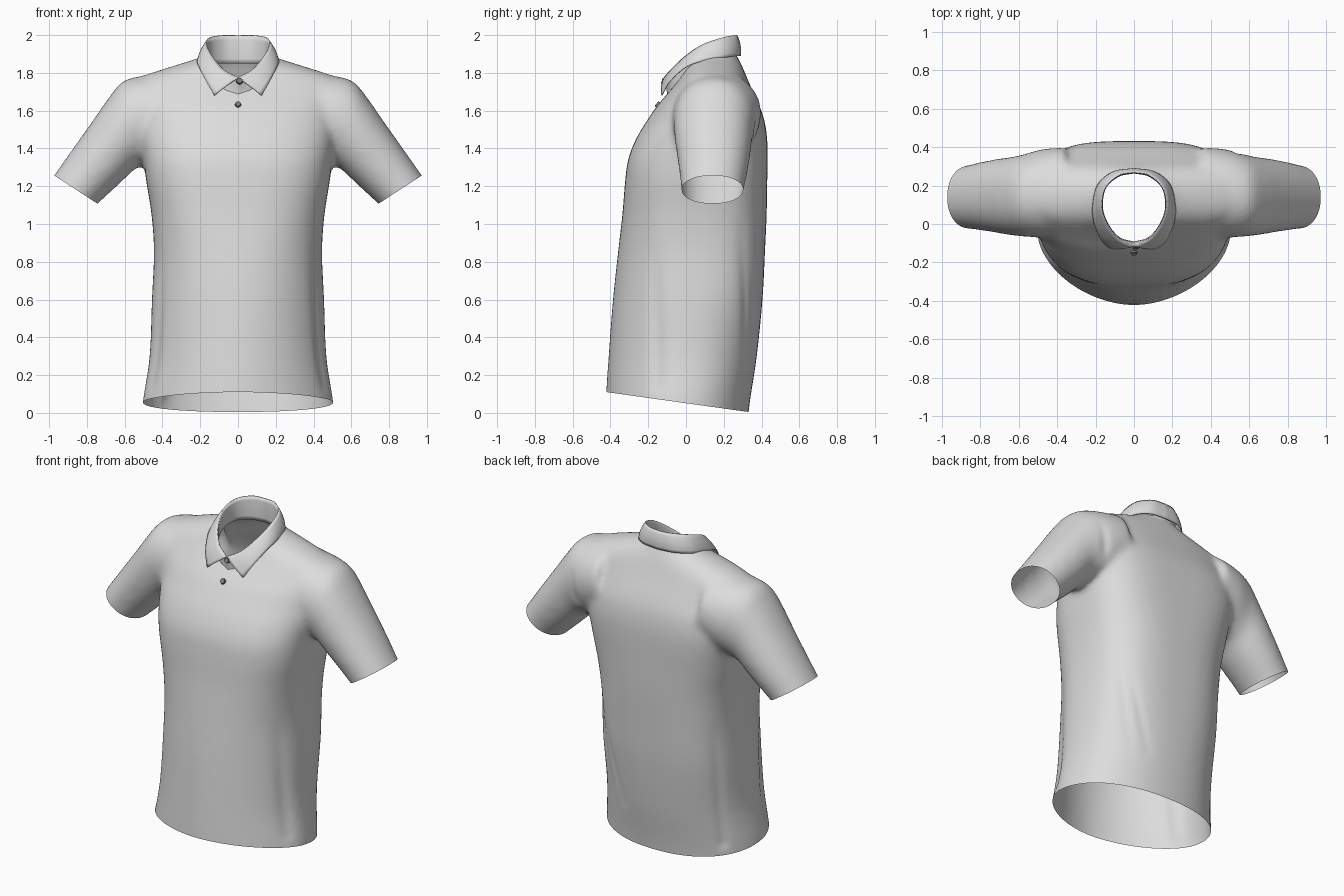
import bpy, bmesh, math
from mathutils import Vector, Matrix

old = bpy.data.objects.get("Cube")
if old:
    bpy.data.objects.remove(old, do_unlink=True)


def material(name, value):
    m = bpy.data.materials.new(name)
    m.use_nodes = True
    colour = (value, value, value, 1)
    m.diffuse_color = colour
    m.node_tree.nodes["Principled BSDF"].inputs["Base Color"].default_value = colour
    return m


CLOTH = material("light grey cloth", 0.72)
DARK = material("dark grey button", 0.2)


def spline(points, steps):
    """Smooth curve through points of any dimension."""
    p = [Vector(q) for q in points]
    p = [p[0] * 2 - p[1]] + p + [p[-1] * 2 - p[-2]]
    out = []
    for i in range(1, len(p) - 2):
        a, b, c, d = p[i - 1:i + 3]
        for k in range(steps):
            t = k / steps
            out.append((b * 2 + (c - a) * t + (a * 2 - b * 5 + c * 4 - d) * t * t
                        + (b * 3 - a - c * 3 + d) * t ** 3) * 0.5)
    return out + [p[-2]]


def loft(bm, rings, closed=True):
    rows = [[bm.verts.new(q) for q in r] for r in rings]
    n = len(rows[0])
    for a, b in zip(rows, rows[1:]):
        for i in range(n if closed else n - 1):
            j = (i + 1) % n
            bm.faces.new((a[i], a[j], b[j], b[i]))
    if closed:
        bm.faces.new(rows[0][::-1])
        bm.faces.new(rows[-1])


def make_object(name, bm, mat):
    mesh = bpy.data.meshes.new(name)
    bm.to_mesh(mesh)
    bm.free()
    mesh.materials.append(mat)
    for p in mesh.polygons:
        p.use_smooth = True
    ob = bpy.data.objects.new(name, mesh)
    bpy.context.collection.objects.link(ob)
    return ob


def power(v, e):
    return math.copysign(abs(v) ** e, v)


SEG = 64
ANGLES = [2 * math.pi * i / SEG for i in range(SEG)]

# Torso sections: height, half width, front y, back y, front and back roundness
TORSO = [
    (-0.10, 0.515, -0.43, 0.32, 1.1, 0.9), (0.07, 0.503, -0.425, 0.34, 1.1, 0.9),
    (0.30, 0.468, -0.41, 0.375, 1.05, 0.85), (0.60, 0.456, -0.387, 0.405, 1, 0.75),
    (0.85, 0.445, -0.36, 0.418, 0.9, 0.7), (1.05, 0.458, -0.337, 0.427, 0.8, 0.7),
    (1.22, 0.485, -0.323, 0.43, 0.75, 0.65), (1.34, 0.50, -0.307, 0.432, 0.75, 0.6),
    (1.45, 0.52, -0.265, 0.43, 0.8, 0.6), (1.55, 0.54, -0.205, 0.415, 0.85, 0.65),
    (1.63, 0.555, -0.15, 0.387, 0.85, 0.75), (1.70, 0.56, -0.09, 0.355, 0.85, 0.8),
    (1.77, 0.53, -0.035, 0.325, 0.85, 0.85), (1.83, 0.365, 0.0, 0.30, 0.9, 0.9),
    (1.88, 0.21, 0.04, 0.275, 1, 1), (1.93, 0.13, 0.07, 0.25, 1, 1)]

# Sleeve sections: top x and z, bottom x and z, front and back y
SLEEVE = [
    (0.36, 1.80, 0.34, 1.40, -0.06, 0.40), (0.50, 1.785, 0.45, 1.34, -0.07, 0.39),
    (0.61, 1.755, 0.54, 1.295, -0.065, 0.362), (0.69, 1.66, 0.575, 1.265, -0.06, 0.35),
    (0.77, 1.545, 0.61, 1.23, -0.05, 0.342),
    (0.88, 1.39, 0.68, 1.165, -0.035, 0.325), (0.975, 1.255, 0.745, 1.105, -0.025, 0.305),
    (1.03, 1.175, 0.79, 1.06, -0.02, 0.30)]

bm = bmesh.new()
rings = []
for z, w, front, back, ef, eb in spline(TORSO, 4):
    mid, half = (front + back) / 2, (back - front) / 2
    rings.append([(w * power(math.cos(a), ef if math.sin(a) < 0 else eb),
                   mid + half * power(math.sin(a), ef if math.sin(a) < 0 else eb), z)
                  for a in ANGLES])
loft(bm, rings)
for side in (1, -1):
    rings = []
    for tx, tz, bx, bz, front, back in spline(SLEEVE, 4):
        top, low = Vector((tx, 0, tz)), Vector((bx, 0, bz))
        mid = (top + low) / 2 + Vector((0, (front + back) / 2, 0))
        ring = [mid + (top - low) / 2 * math.cos(a)
                + Vector((0, (back - front) / 2 * power(math.sin(a), 0.9), 0)) for a in ANGLES]
        rings.append([(side * q.x, q.y, q.z) for q in ring])
    loft(bm, rings)
bmesh.ops.recalc_face_normals(bm, faces=bm.faces)
shirt = make_object("shirt_body", bm, CLOTH)

# Fuse torso and sleeves into one soft surface
remesh = shirt.modifiers.new("fuse", 'REMESH')
remesh.mode = 'VOXEL'
remesh.voxel_size = 0.016
remesh.use_smooth_shade = True
smooth = shirt.modifiers.new("soften", 'SMOOTH')
smooth.factor = 0.5
smooth.iterations = 18
bpy.context.view_layer.update()
fused = shirt.evaluated_get(bpy.context.evaluated_depsgraph_get())
bm = bmesh.new()
bm.from_mesh(fused.to_mesh())
shirt.modifiers.clear()

# Soft cloth folds, fading towards the end: start, end, width, depth
FOLDS = [
    ((0.30, 0.36, 0.15), (0.42, 0.30, 1.05), 0.035, 0.014),
    ((0.20, 0.38, 0.25), (0.40, 0.36, 0.95), 0.03, 0.01),
    ((-0.42, 0.22, 0.1), (-0.41, 0.3, 0.9), 0.035, 0.014),
    ((0.43, -0.14, 0.15), (0.40, -0.17, 0.9), 0.045, 0.012),
    ((-0.43, -0.14, 0.15), (-0.40, -0.17, 0.9), 0.045, 0.012),
    ((0.50, 0.38, 1.33), (0.55, 0.36, 1.65), 0.025, 0.012)]
bm.normal_update()
moves = []
for v in bm.verts:
    push = 0
    for a, b, width, depth in FOLDS:
        a, b = Vector(a), Vector(b)
        t = max(0, min(1, (v.co - a).dot(b - a) / (b - a).length_squared))
        gap = (v.co - a.lerp(b, t)).length
        push += depth * (1 - t * t) * math.exp(-(gap / width) ** 2)
    moves.append(v.normal * push)
for v, m in zip(bm.verts, moves):
    v.co -= m


def trim(point, normal, inside):
    """Cut away what lies beyond a plane, only where the rule holds."""
    faces = [f for f in bm.faces if inside(f.calc_center_median())]
    geom = faces + list({e for f in faces for e in f.edges} | {v for f in faces for v in f.verts})
    bmesh.ops.bisect_plane(bm, geom=geom, plane_co=point, plane_no=normal, clear_outer=True)


# Open the hem, cuffs and neck
trim((0, -0.42, 0.11), (0, -0.14, -1), lambda c: c.z < 0.5)
for side in (1, -1):
    trim((side * 0.97, 0, 1.255), (side * 0.15, 0, -0.23),
         lambda c: c.x * side > 0.6 and c.z > 0.9)
neck = [v for v in bm.verts if v.co.z > 1.5
        and (v.co.x / 0.17) ** 2 + ((v.co.y - 0.092) / 0.178) ** 2 < 1]
bmesh.ops.delete(bm, geom=neck, context='VERTS')
bm.to_mesh(shirt.data)
bm.free()
for p in shirt.data.polygons:
    p.use_smooth = True

# Folded collar: half outlines from the front opening to the middle of the back
FOLD = [(0, -0.115, 1.775), (0.08, -0.075, 1.82), (0.14, 0.0, 1.89), (0.168, 0.09, 1.95),
        (0.15, 0.19, 1.985), (0.08, 0.255, 1.998), (0, 0.27, 1.998)]
LEAF = [(0.125, -0.128, 1.68), (0.168, -0.085, 1.755), (0.205, 0.0, 1.83), (0.215, 0.09, 1.862),
        (0.19, 0.2, 1.88), (0.11, 0.27, 1.89), (0, 0.287, 1.89)]
STAND = [(0, -0.095, 1.665), (0.08, -0.07, 1.71), (0.14, 0.0, 1.79), (0.168, 0.09, 1.83),
         (0.15, 0.19, 1.85), (0.08, 0.25, 1.85), (0, 0.268, 1.85)]


def collar_sheet(name, lower, puff):
    bm = bmesh.new()
    top, low = spline(FOLD, 6), spline(lower, 6)
    for side in (1, -1):
        rows = []
        for k in range(7):
            t = k / 6
            row = []
            for a, b in zip(top, low):
                q = a.lerp(b, t)
                out = Vector((q.x, q.y - 0.09, 0)).normalized()
                q = q + out * puff * math.sin(math.pi * t)
                row.append((side * q.x, q.y, q.z))
            rows.append(row)
        loft(bm, rows, closed=False)
    bmesh.ops.remove_doubles(bm, verts=bm.verts, dist=0.0005)
    bmesh.ops.recalc_face_normals(bm, faces=bm.faces)
    ob = make_object(name, bm, CLOTH)
    thick = ob.modifiers.new("thickness", 'SOLIDIFY')
    thick.thickness = 0.006
    thick.offset = 0


collar_sheet("collar_leaf", LEAF, 0.008)
collar_sheet("collar_stand", STAND, -0.003)


# Buttons
def button(name, place, normal):
    bm = bmesh.new()
    bmesh.ops.create_cone(bm, cap_ends=True, segments=24, radius1=0.018, radius2=0.015, depth=0.012)
    rim = [f for f in bm.faces if f.normal.z > 0.9]
    bmesh.ops.inset_region(bm, faces=rim, thickness=0.005, depth=-0.003)
    turn = Vector(normal).to_track_quat('Z', 'Y').to_matrix().to_4x4()
    bm.transform(Matrix.Translation(place) @ turn)
    ob = make_object(name, bm, DARK)
    for p in ob.data.polygons:
        p.use_smooth = False


button("collar_button", (0.008, -0.122, 1.758), (0, -1, 0.3))
bpy.context.view_layer.update()
hit, spot, normal, index = shirt.closest_point_on_mesh((0, -0.16, 1.64))
button("chest_button", spot + normal * 0.004, normal)
